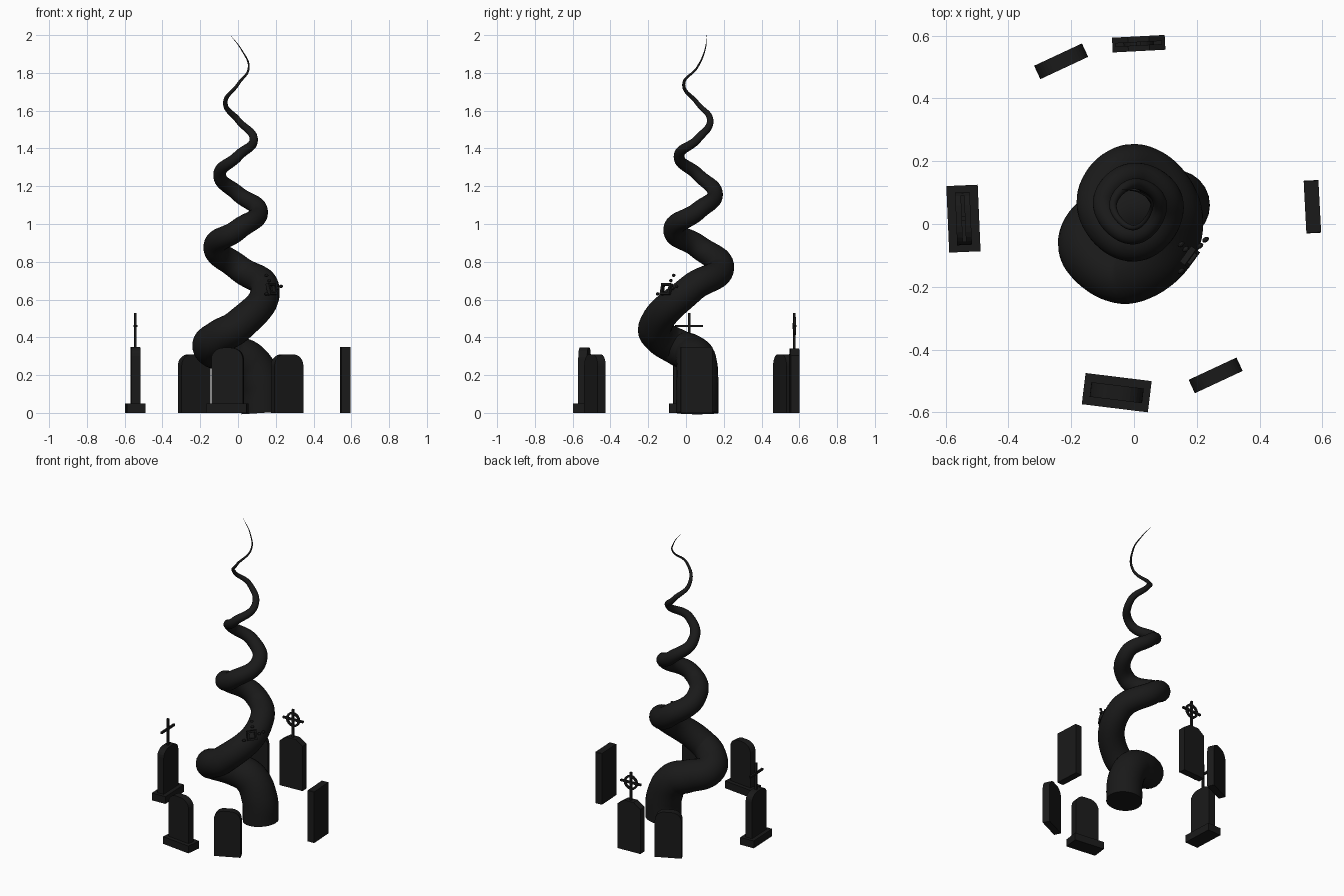
import bpy, bmesh, math
from mathutils import Matrix, Vector

if "Cube" in bpy.data.objects:
    bpy.data.objects.remove(bpy.data.objects["Cube"])

black = bpy.data.materials.new("black")
black.diffuse_color = (0.01, 0.01, 0.01, 1)
black.use_nodes = True
black.node_tree.nodes["Principled BSDF"].inputs["Base Color"].default_value = black.diffuse_color


def add_object(name, bm, matrix=Matrix()):
    bmesh.ops.recalc_face_normals(bm, faces=bm.faces)
    mesh = bpy.data.meshes.new(name)
    bm.to_mesh(mesh)
    bm.free()
    ob = bpy.data.objects.new(name, mesh)
    ob.matrix_world = matrix
    mesh.materials.append(black)
    bpy.context.collection.objects.link(ob)
    return ob


def box(bm, center, size):
    m = Matrix.Translation(center) @ Matrix.Diagonal((*size, 1))
    bmesh.ops.create_cube(bm, size=1, matrix=m)


def slab(bm, width, depth, height, corner, rise, steps):
    """Upright slab with rounded (or chamfered) top corners."""
    h = width / 2
    right = [(h, 0)]
    for i in range(steps + 1):
        a = math.pi / 2 * i / steps
        right.append((h - corner + corner * math.cos(a), height - rise + rise * math.sin(a)))
    outline = right + [(-x, z) for x, z in reversed(right)]
    verts = [bm.verts.new((x, -depth / 2, z)) for x, z in outline]
    face = bm.faces.new(verts)
    ext = bmesh.ops.extrude_face_region(bm, geom=[face])
    moved = [v for v in ext["geom"] if isinstance(v, bmesh.types.BMVert)]
    bmesh.ops.translate(bm, verts=moved, vec=(0, depth, 0))


def ring(bm, center_z, radius, thick, n=24):
    """Rectangular-section ring in the xz plane."""
    rows = []
    for i in range(n):
        a = 2 * math.pi * i / n
        rows.append([bm.verts.new((r * math.cos(a), y, center_z + r * math.sin(a)))
                     for r, y in ((radius - thick / 2, -thick / 2), (radius + thick / 2, -thick / 2),
                                  (radius + thick / 2, thick / 2), (radius - thick / 2, thick / 2))])
    for i in range(n):
        a, b = rows[i], rows[(i + 1) % n]
        for k in range(4):
            bm.faces.new((a[k], a[(k + 1) % 4], b[(k + 1) % 4], b[k]))


# Twisting tapered horn: quarter-turn path points (x, y, z, radius)
path = [
    (.13, .06, 0, .112), (.12, .06, .15, .112), (.055, .055, .27, .108), (-.04, .03, .31, .103),
    (-.145, -.05, .35, .096), (-.10, -.135, .40, .092), (0, -.162, .46, .088),
    (.142, .03, .66, .077), (0, .185, .77, .070), (-.12, .065, .88, .063), (0, -.064, .97, .056),
    (.110, .065, 1.07, .048), (0, .154, 1.16, .041), (-.097, .065, 1.26, .034), (0, -.037, 1.36, .028),
    (.083, .062, 1.45, .022), (0, .128, 1.55, .017), (-.067, .06, 1.64, .012), (0, -.012, 1.74, .008),
    (.057, .06, 1.83, .005), (.02, .10, 1.92, .003), (-.04, .11, 2.0, .0006)]
curve = bpy.data.curves.new("spiral_horn", "CURVE")
curve.dimensions = "3D"
curve.bevel_depth = 1
curve.bevel_resolution = 10
curve.resolution_u = 14
curve.use_fill_caps = True
spline = curve.splines.new("BEZIER")
spline.bezier_points.add(len(path) - 1)
for p, (x, y, z, r) in zip(spline.bezier_points, path):
    p.co = (x, y, z)
    p.radius = r
    p.handle_left_type = p.handle_right_type = "AUTO"
curve.materials.append(black)
horn = bpy.data.objects.new("spiral_horn", curve)
bpy.context.collection.objects.link(horn)
bpy.context.view_layer.objects.active = horn
horn.select_set(True)
bpy.ops.object.convert(target="MESH")
bpy.ops.object.shade_smooth_by_angle(angle=math.radians(40))

# Ring of gravestones: name, x, y, turn, height, corner, rise, steps, plinth, topper
stones = [
    ("left_cross_stone", -.543, .017, 92.5, .35, .06, .05, 5, True, "cross"),
    ("front_plinth_stone", -.055, -.537, -7, .345, .065, .06, 8, True, None),
    ("front_round_stone", .26, -.482, 25, .31, .06, .06, 8, False, None),
    ("right_square_stone", .568, .055, 93, .35, .002, .002, 1, False, None),
    ("back_ring_cross_stone", .015, .574, 3, .34, .05, .035, 1, False, "ring"),
    ("back_round_stone", -.232, .518, 25, .31, .06, .06, 8, False, None)]
for name, x, y, turn, height, corner, rise, steps, plinth, topper in stones:
    bm = bmesh.new()
    slab(bm, .168, .047, height, corner, rise, steps)
    if plinth:
        box(bm, (0, 0, .025), (.212, .1, .05))
    if topper:
        box(bm, (0, 0, .435), (.013, .013, .19))
        box(bm, (0, 0, .46), (.148, .013, .013))
    if topper == "ring":
        ring(bm, .46, .042, .013)
    add_object(name, bm, Matrix.Translation((x, y, 0)) @ Matrix.Rotation(math.radians(turn), 4, "Z"))

# Small square frame set on the horn
out = Vector((.75, -.55, .25)).normalized()
side = Vector((0, 0, 1)).cross(out).normalized()
up = out.cross(side)
basis = Matrix((side, up, out)).transposed().to_4x4()
bm = bmesh.new()
for s in (-1, 1):
    box(bm, (s * .025, 0, 0), (.012, .062, .02))
    box(bm, (0, s * .025, 0), (.062, .012, .02))
add_object("horn_frame", bm, Matrix.Translation((.178, -.105, .655)) @ basis)

# Loose chips around the frame
bm = bmesh.new()
for c in ((.228, -.05, .67), (.15, -.065, .728), (.15, -.15, .63), (.165, -.08, .70), (.21, -.07, .66)):
    m = Matrix.Translation(c) @ Matrix.Rotation(.6, 4, "Z") @ Matrix.Diagonal((.012, .008, .009, 1))
    bmesh.ops.create_icosphere(bm, subdivisions=2, radius=1, matrix=m)
add_object("horn_chips", bm)
